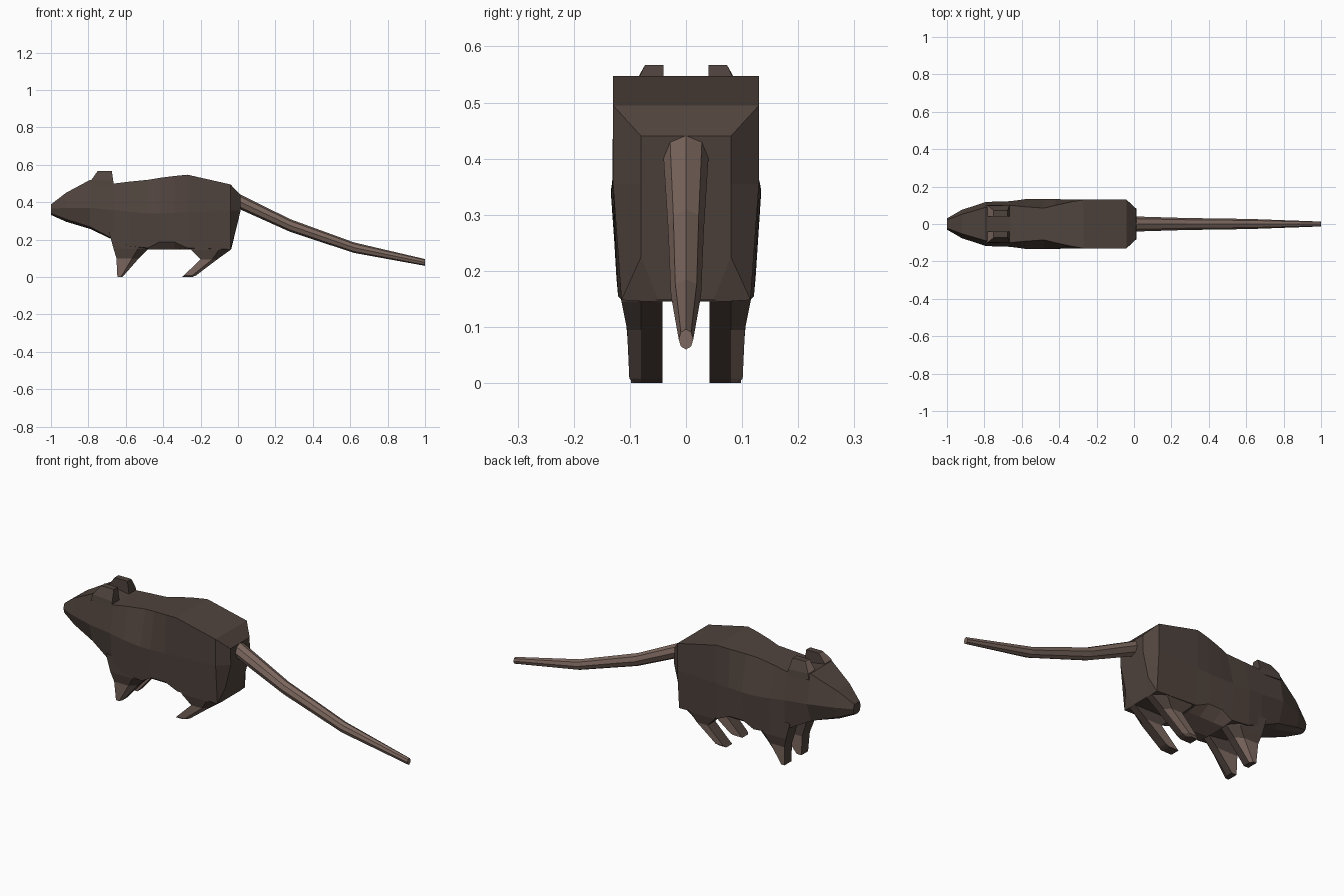
import bpy, bmesh, math

if "Cube" in bpy.data.objects:
    bpy.data.objects.remove(bpy.data.objects["Cube"])


def material(name, rgb):
    m = bpy.data.materials.new(name)
    m.diffuse_color = (*rgb, 1)
    m.use_nodes = True
    m.node_tree.nodes["Principled BSDF"].inputs["Base Color"].default_value = m.diffuse_color
    return m


FUR = material("dark brown fur", (0.080, 0.057, 0.047))
SKIN = material("dusky pink skin", (0.205, 0.140, 0.115))


def loft(name, rings, skin_rule=None, base=FUR):
    """Join equal-sized rings of points into a closed, flat-shaded solid."""
    bm = bmesh.new()
    loops = [[bm.verts.new(p) for p in ring] for ring in rings]
    n = len(loops[0])
    for a, b in zip(loops, loops[1:]):
        for i in range(n):
            j = (i + 1) % n
            bm.faces.new((a[i], a[j], b[j], b[i]))
    bm.faces.new(loops[0])
    bm.faces.new(loops[-1])
    bmesh.ops.recalc_face_normals(bm, faces=bm.faces)
    bm.normal_update()
    if skin_rule:
        for f in bm.faces:
            f.material_index = int(skin_rule(f.calc_center_median(), f.normal))
    mesh = bpy.data.meshes.new(name)
    bm.to_mesh(mesh)
    bm.free()
    mesh.materials.append(base)
    mesh.materials.append(SKIN)
    ob = bpy.data.objects.new(name, mesh)
    bpy.context.collection.objects.link(ob)
    return ob


# Body and head: flat back, widest at mid height, separate belly strip
# x, top z, top half width, middle z, middle hw, lower z, lower hw, belly z, belly hw
sections = [
    (-1.00, .388, .022, .365, .030, .340, .024, .332, .012),
    (-0.92, .450, .052, .370, .076, .310, .055, .296, .030),
    (-0.79, .520, .090, .370, .118, .268, .085, .257, .045),
    (-0.66, .500, .100, .357, .122, .200, .115, .195, .050),
    (-0.58, .510, .092, .350, .133, .165, .121, .160, .050),
    (-0.48, .520, .085, .340, .134, .155, .121, .147, .060),
    (-0.42, .530, .100, .340, .133, .187, .124, .147, .060),
    (-0.34, .540, .118, .342, .131, .187, .124, .147, .060),
    (-0.27, .547, .130, .345, .130, .155, .121, .147, .060),
    (-0.04, .495, .130, .355, .130, .148, .115, .145, .060),
]
rings = []
for x, tz, tw, mz, mw, lz, lw, bz, bw in sections:
    half = [(tw, tz), (mw, mz), (lw, lz), (bw, bz)]
    rings.append([(x, y, z) for y, z in half] + [(x, -y, z) for y, z in reversed(half)])
rump = [(.012, .080, .440), (.014, .080, .355), (-.018, .080, .225), (-.036, .050, .150)]
rings.append(rump + [(x, -y, z) for x, y, z in reversed(rump)])
loft("body", rings, lambda c, n: -0.5 < c.x < -0.25 and c.z < 0.18 and n.z < -0.2)


# Legs: tapered, chamfered on the outer rear edge, bare skin on lower sides
def leg(name, levels, side):
    out = []
    for z, xf, xb, yo in levels:
        xm = xb + (xf - xb) * 0.3
        ring = [(xf, .042), (xf, yo), (xm, yo), (xb, .08), (xb, .042)]
        out.append([(x, y * side, z) for x, y in ring])
    loft(name, out, lambda c, n: c.z < 0.095 and abs(n.y) > 0.25)


for side, tag in ((1, "left"), (-1, "right")):
    leg("front_leg_" + tag, [(.24, -.69, -.45, .118), (.15, -.665, -.48, .116),
                             (.10, -.65, -.53, .106), (0, -.645, -.618, .098)], side)
    leg("hind_leg_" + tag, [(.24, -.24, -.022, .118), (.145, -.25, -.04, .115),
                            (.095, -.20, -.11, .105), (.008, -.29, -.225, .101),
                            (0, -.30, -.245, .092)], side)
    # Ears: short wedges leaning back
    base = [(-.79, .04, .49), (-.79, .102, .49), (-.665, .102, .48), (-.665, .04, .48)]
    mid = [(-.782, .04, .522), (-.782, .098, .522), (-.667, .098, .515), (-.667, .04, .515)]
    top = [(-.75, .04, .567), (-.75, .073, .567), (-.675, .073, .567), (-.675, .04, .567)]
    loft("ear_" + tag, [[(x, y * side, z) for x, y, z in r] for r in (base, mid, top)],
         lambda c, n: n.x < -0.5)

# Tail: tapering eight-sided tube drooping to the tip
tail = []
for x, z, ry, rz in [(-.03, .415, .040, .040), (.015, .400, .040, .040),
                     (.28, .275, .032, .034), (.62, .157, .027, .028), (1, .078, .013, .018)]:
    tail.append([(x, ry * math.sin(a), z + rz * math.cos(a))
                 for a in (i * math.tau / 8 for i in range(8))])
loft("tail", tail, base=SKIN)
